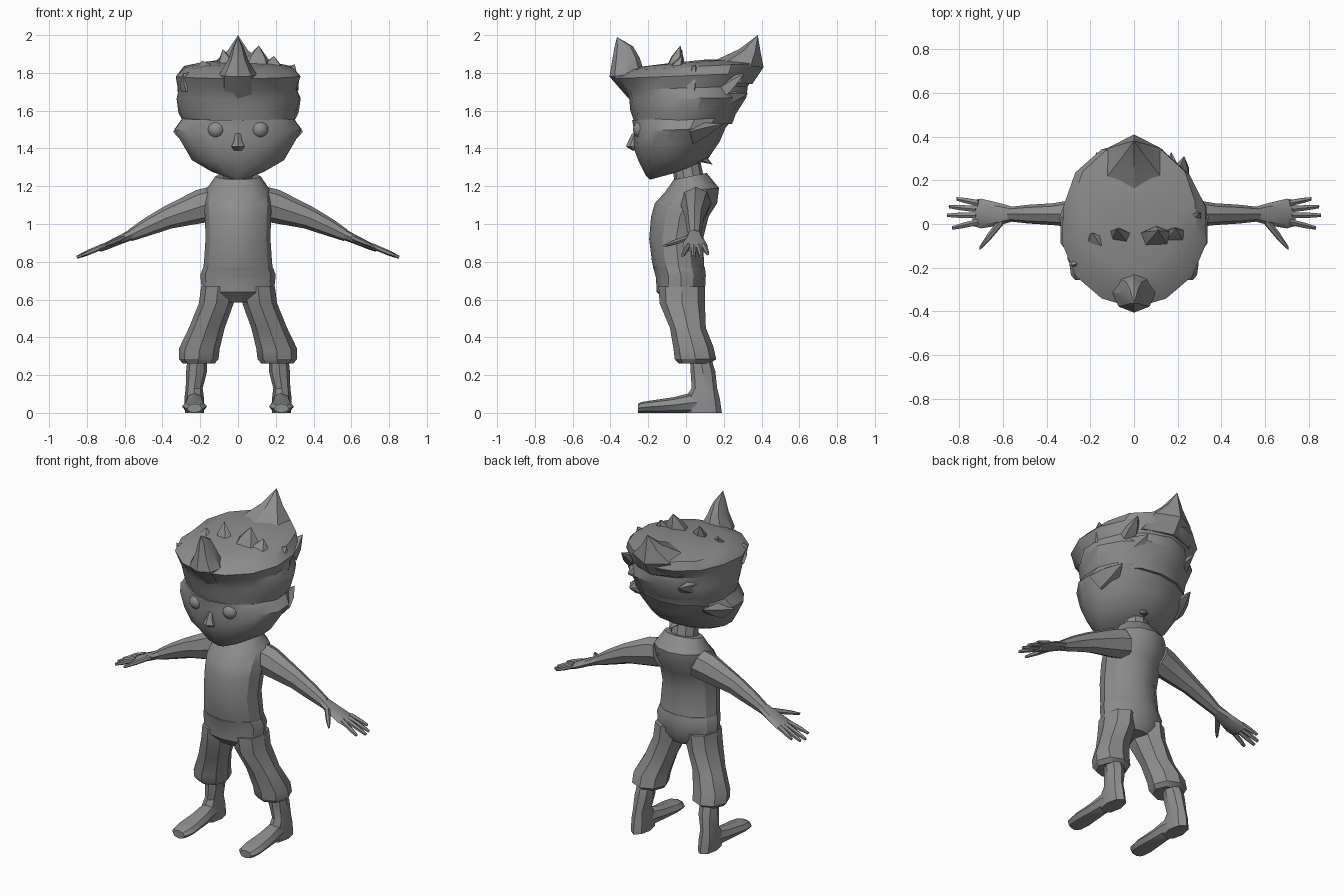
import bpy, bmesh, math, random
from mathutils import Vector as V

random.seed(4)
grey = bpy.data.materials.new("plain grey")
grey.diffuse_color = (0.27, 0.27, 0.27, 1)


def finish(name, bm, angle=32):
    bmesh.ops.remove_doubles(bm, verts=bm.verts, dist=0.0005)
    bmesh.ops.recalc_face_normals(bm, faces=bm.faces)
    me = bpy.data.meshes.new(name)
    bm.to_mesh(me)
    bm.free()
    me.materials.append(grey)
    ob = bpy.data.objects.new(name, me)
    bpy.context.collection.objects.link(ob)
    bpy.ops.object.select_all(action='DESELECT')
    ob.select_set(True)
    bpy.context.view_layer.objects.active = ob
    bpy.ops.object.shade_smooth_by_angle(angle=math.radians(angle))
    return ob


def loft(name, rings, n=10, jitter=0.0, angle=32):
    """Skin a row of ellipses, each given as centre, half axis u, half axis v."""
    bm = bmesh.new()
    loops = []
    for c, u, v in rings:
        loop = []
        for i in range(n):
            a = 2 * math.pi * i / n
            k = 1 + random.uniform(-jitter, jitter)
            loop.append(bm.verts.new(V(c) + (V(u) * math.sin(a) - V(v) * math.cos(a)) * k))
        loops.append(loop)
    for a, b in zip(loops, loops[1:]):
        for i in range(n):
            j = (i + 1) % n
            bm.faces.new((a[i], a[j], b[j], b[i]))
    bm.faces.new(loops[0])
    bm.faces.new(loops[-1])
    return finish(name, bm, angle)


def upright(x, rx, yf, zf, yb, zb):
    """Ring running from a front point to a back point."""
    return ((x, (yf + yb) / 2, (zf + zb) / 2), (rx, 0, 0), (0, (yb - yf) / 2, (zb - zf) / 2))


def tube(name, pts, n=6):
    """Limb along x: each point is x, y, z, half depth, half height."""
    return loft(name, [((x, y, z), (0, ry, 0), (0.35 * rz * (1 if x > 0 else -1), 0, rz))
                       for x, y, z, ry, rz in pts], n)


def spike(name, base, tip, r, n=5, flat=0.6):
    """Pointed hair lock with a slight belly."""
    base, tip = V(base), V(tip)
    d = (tip - base).normalized()
    u = d.cross(V((0, 1, 0.2))).normalized() * r
    v = d.cross(u).normalized() * r * flat
    loft(name, [(base, u, v), (base.lerp(tip, 0.45), u * 0.7, v * 0.7), (tip, u * 0, v * 0)], n, angle=20)


# face and jaw
loft("face", [upright(0, *r) for r in (
    (0.06, -0.19, 1.235, -0.06, 1.27),
    (0.14, -0.215, 1.26, 0.03, 1.30),
    (0.25, -0.25, 1.33, 0.12, 1.35),
    (0.30, -0.28, 1.41, 0.18, 1.44),
    (0.345, -0.275, 1.49, 0.21, 1.51),
    (0.30, -0.285, 1.55, 0.26, 1.57))], 14)

# hair mass
loft("hair", [upright(0, *r) for r in (
    (0.295, -0.275, 1.54, 0.25, 1.53),
    (0.32, -0.29, 1.60, 0.27, 1.58),
    (0.335, -0.305, 1.66, 0.32, 1.67),
    (0.32, -0.33, 1.71, 0.32, 1.73),
    (0.335, -0.375, 1.77, 0.37, 1.80),
    (0.29, -0.30, 1.815, 0.36, 1.85),
    (0.19, -0.22, 1.835, 0.22, 1.87),
    (0.08, -0.10, 1.85, 0.10, 1.87))], 14, 0.03)

# large front and rear crests
loft("front_crest", [upright(0, *r) for r in (
    (0.10, -0.30, 1.66, -0.18, 1.70),
    (0.10, -0.405, 1.78, -0.22, 1.80),
    (0.05, -0.39, 1.87, -0.245, 1.88),
    (0.028, -0.378, 1.94, -0.28, 1.94),
    (0, -0.365, 1.99, -0.365, 1.99))], 8)
loft("rear_crest", [upright(0, *r) for r in (
    (0.20, 0.08, 1.76, 0.35, 1.74),
    (0.15, 0.14, 1.86, 0.41, 1.83),
    (0.06, 0.28, 1.925, 0.395, 1.91),
    (0, 0.38, 2.0, 0.38, 2.0))], 6, angle=20)

# small hair locks
for base, tip, r in (
        ((0.10, -0.06, 1.82), (0.11, -0.03, 1.945), 0.09),
        ((0.18, -0.06, 1.80), (0.19, -0.02, 1.89), 0.08),
        ((-0.06, -0.06, 1.82), (-0.08, -0.02, 1.925), 0.06),
        ((-0.17, -0.10, 1.79), (-0.19, -0.04, 1.865), 0.08),
        ((0.25, 0.02, 1.75), (0.30, 0.05, 1.845), 0.09),
        ((-0.24, -0.16, 1.74), (-0.29, -0.19, 1.80), 0.08),
        ((0.20, 0.20, 1.72), (0.23, 0.31, 1.80), 0.07),
        ((0, 0.04, 1.38), (0.02, 0.14, 1.315), 0.06)):
    spike("hair_lock", base, tip, r)
for s in (1, -1):
    spike("side_lock", (s * 0.18, 0.14, 1.64), (s * 0.17, 0.33, 1.69), 0.09)
    spike("sideburn", (s * 0.26, 0.02, 1.47), (s * 0.25, 0.20, 1.53), 0.09)

    # eyes
    bm = bmesh.new()
    bmesh.ops.create_uvsphere(bm, u_segments=16, v_segments=10, radius=0.046)
    bmesh.ops.translate(bm, verts=bm.verts, vec=(s * 0.115, -0.235, 1.50))
    finish("eye", bm)

# nose
loft("nose", [upright(0, *r) for r in (
    (0.025, -0.285, 1.39, -0.23, 1.39),
    (0.04, -0.318, 1.41, -0.23, 1.41),
    (0.025, -0.305, 1.44, -0.23, 1.44),
    (0.015, -0.285, 1.48, -0.23, 1.48))], 6)

# neck and torso
loft("neck", [upright(0, 0.085, -0.06, 1.18, 0.10, 1.22), upright(0, 0.075, -0.07, 1.32, 0.07, 1.36)])
loft("torso", [upright(0, *r) for r in (
    (0.19, -0.16, 0.72, 0.10, 0.72),
    (0.18, -0.18, 0.80, 0.095, 0.80),
    (0.172, -0.195, 0.92, 0.09, 0.92),
    (0.175, -0.185, 1.04, 0.12, 1.04),
    (0.18, -0.165, 1.11, 0.165, 1.11),
    (0.17, -0.11, 1.17, 0.175, 1.19),
    (0.12, -0.065, 1.235, 0.11, 1.27))], 12)

# shorts
loft("waistband", [upright(0, *r) for r in (
    (0.12, -0.10, 0.585, 0.07, 0.585),
    (0.19, -0.155, 0.64, 0.10, 0.64),
    (0.20, -0.16, 0.73, 0.105, 0.73),
    (0.185, -0.175, 0.77, 0.10, 0.77))], 12)

for s in (1, -1):
    loft("shorts_leg", [upright(s * x, *r) for x, *r in (
        (0.105, 0.09, -0.145, 0.67, 0.10, 0.67),
        (0.115, 0.092, -0.14, 0.58, 0.10, 0.58),
        (0.165, 0.095, -0.085, 0.45, 0.105, 0.45),
        (0.205, 0.108, -0.065, 0.33, 0.145, 0.35),
        (0.208, 0.105, -0.06, 0.285, 0.16, 0.285),
        (0.208, 0.085, -0.04, 0.262, 0.13, 0.262))], 8)

    # shin and heel
    loft("shin", [upright(s * x, *r) for x, *r in (
        (0.215, 0.052, 0.02, 0.30, 0.13, 0.30),
        (0.220, 0.055, 0.025, 0.21, 0.155, 0.22),
        (0.232, 0.045, 0.03, 0.13, 0.165, 0.13),
        (0.232, 0.052, 0.00, 0.085, 0.18, 0.07),
        (0.230, 0.050, 0.00, 0.0, 0.19, 0.0))], 8)
    # foot
    loft("foot", [((s * x, y, h), (rx, 0, 0), (0, 0, h)) for x, y, rx, h in (
        (0.230, 0.13, 0.035, 0.045), (0.230, 0.04, 0.048, 0.055),
        (0.230, -0.06, 0.055, 0.042), (0.230, -0.18, 0.066, 0.033),
        (0.230, -0.235, 0.058, 0.029), (0.230, -0.255, 0.04, 0.024))], 8)

    # arm
    tube("arm", [(s * x, *r) for x, *r in (
        (0.13, 0.05, 1.11, 0.085, 0.085), (0.19, 0.05, 1.095, 0.075, 0.085),
        (0.37, 0.045, 1.035, 0.05, 0.058), (0.48, 0.045, 0.985, 0.043, 0.045),
        (0.57, 0.045, 0.94, 0.033, 0.030))], 8)
    # palm
    tube("palm", [(s * x, *r) for x, *r in (
        (0.55, 0.045, 0.95, 0.032, 0.028), (0.62, 0.045, 0.918, 0.052, 0.022),
        (0.70, 0.048, 0.882, 0.068, 0.018), (0.735, 0.05, 0.866, 0.06, 0.013))], 8)
    # fingers and thumb
    for x0, y0, x1, y1 in ((0.71, 0.095, 0.81, 0.115), (0.72, 0.068, 0.845, 0.08),
                           (0.72, 0.04, 0.853, 0.04), (0.71, 0.01, 0.83, -0.018),
                           (0.60, 0.02, 0.705, -0.11)):
        drop = lambda x: 0.93 - 0.42 * (x - 0.60)
        xm, ym = x0 + 0.6 * (x1 - x0), y0 + 0.6 * (y1 - y0)
        w = 0.026 if x0 < 0.65 else 0.016
        tube("finger", [(s * x0, y0, drop(x0), w, 0.014), (s * xm, ym, drop(xm), w * 0.85, 0.013),
                        (s * x1, y1, drop(x1), 0.009, 0.008)], 6)
